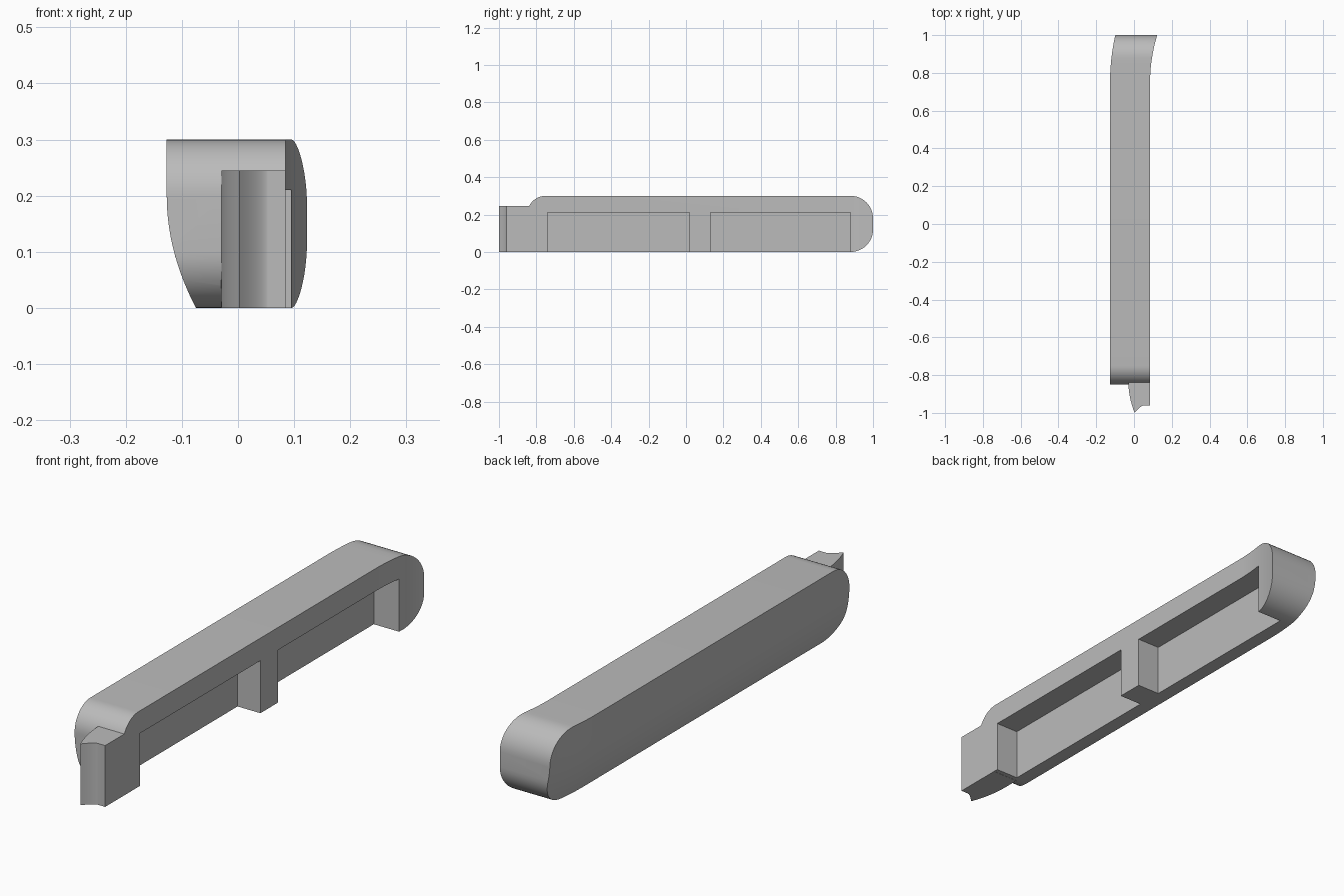
import bpy
import bmesh
import math

cube = bpy.data.objects.get("Cube")
if cube:
    bpy.data.objects.remove(cube, do_unlink=True)

HEIGHT, FRONT, BACK = 0.3, -0.85, 1.0

grey = bpy.data.materials.new("plain_grey")
grey.use_nodes = True
colour = (0.5, 0.5, 0.5, 1)
grey.diffuse_color = colour
grey.node_tree.nodes["Principled BSDF"].inputs["Base Color"].default_value = colour


def loft(name, rings):
    """Join rings of points into a closed solid."""
    bm = bmesh.new()
    rows = [[bm.verts.new(p) for p in ring] for ring in rings]
    n = len(rows[0])
    for a, b in zip(rows, rows[1:]):
        for i in range(n):
            j = (i + 1) % n
            bm.faces.new((a[i], a[j], b[j], b[i]))
    bm.faces.new(rows[0])
    bm.faces.new(rows[-1][::-1])
    bmesh.ops.recalc_face_normals(bm, faces=bm.faces)
    mesh = bpy.data.meshes.new(name)
    bm.to_mesh(mesh)
    bm.free()
    mesh.materials.append(grey)
    obj = bpy.data.objects.new(name, mesh)
    bpy.context.collection.objects.link(obj)
    return obj


def prism(name, outline, low, high):
    return loft(name, [[(x, y, z) for x, y in outline] for z in (low, high)])


def section(y, inset):
    """Cross-section with a bowed outer side and a flare towards the back."""
    flare = max(0, (y - 0.75) / 0.25) ** 2
    inner = 0.085 + 0.038 * flare
    ring = [(inner, y, inset)]
    for i in range(17):
        z = inset + (HEIGHT - 2 * inset) * i / 16
        bow = max(0, (0.2 - z) / 0.2) ** 2
        ring.append((-0.127 + 0.028 * flare + 0.052 * bow, y, z))
    ring.append((inner, y, HEIGHT - inset))
    return ring


def boolean(target, tool, operation):
    mod = target.modifiers.new(tool.name, "BOOLEAN")
    mod.operation = operation
    mod.solver = "EXACT"
    mod.object = tool
    bpy.context.view_layer.objects.active = target
    bpy.ops.object.modifier_apply(modifier=mod.name)
    bpy.data.objects.remove(tool, do_unlink=True)


# Handle body with rounded ends
STEPS = 12
angles = [math.pi / 2 * i / STEPS for i in range(STEPS + 1)]
rf, rb = 0.1, 0.12
stations = [(FRONT + rf * (1 - math.cos(a)), rf * (1 - math.sin(a))) for a in angles]
stations += [(0.75 + 0.026 * i, 0) for i in range(5)]
stations += [(BACK - rb * (1 - math.sin(a)), rb * (1 - math.cos(a))) for a in angles]
body = loft("handle_body", [section(y, inset) for y, inset in stations])

# Front tab with a curved outer side and a hollow tip
side = [(-0.03 + 0.033 * t * t, -0.83 - 0.17 * t) for t in [i / 8 for i in range(9)]]
tip = [(0.003 + 0.05 * math.sin(a), -0.96 - 0.04 * (1 - math.sin(a)) ** 1.5)
       for a in angles[1:]]
outline = [(-0.03, -0.76)] + side + tip + [(0.085, -0.96), (0.085, -0.76)]
boolean(body, prism("front_tab", outline, 0, 0.245), "UNION")

# Two pockets open to the inner side and the bottom
for name, y0, y1 in (("front_pocket", -0.74, 0.02), ("back_pocket", 0.13, 0.88)):
    box = [(-0.016, y0), (0.3, y0), (0.3, y1), (-0.016, y1)]
    boolean(body, prism(name, box, -0.1, 0.21), "DIFFERENCE")

bpy.ops.object.select_all(action="DESELECT")
body.select_set(True)
bpy.context.view_layer.objects.active = body
bpy.ops.object.shade_smooth_by_angle(angle=math.radians(30))
